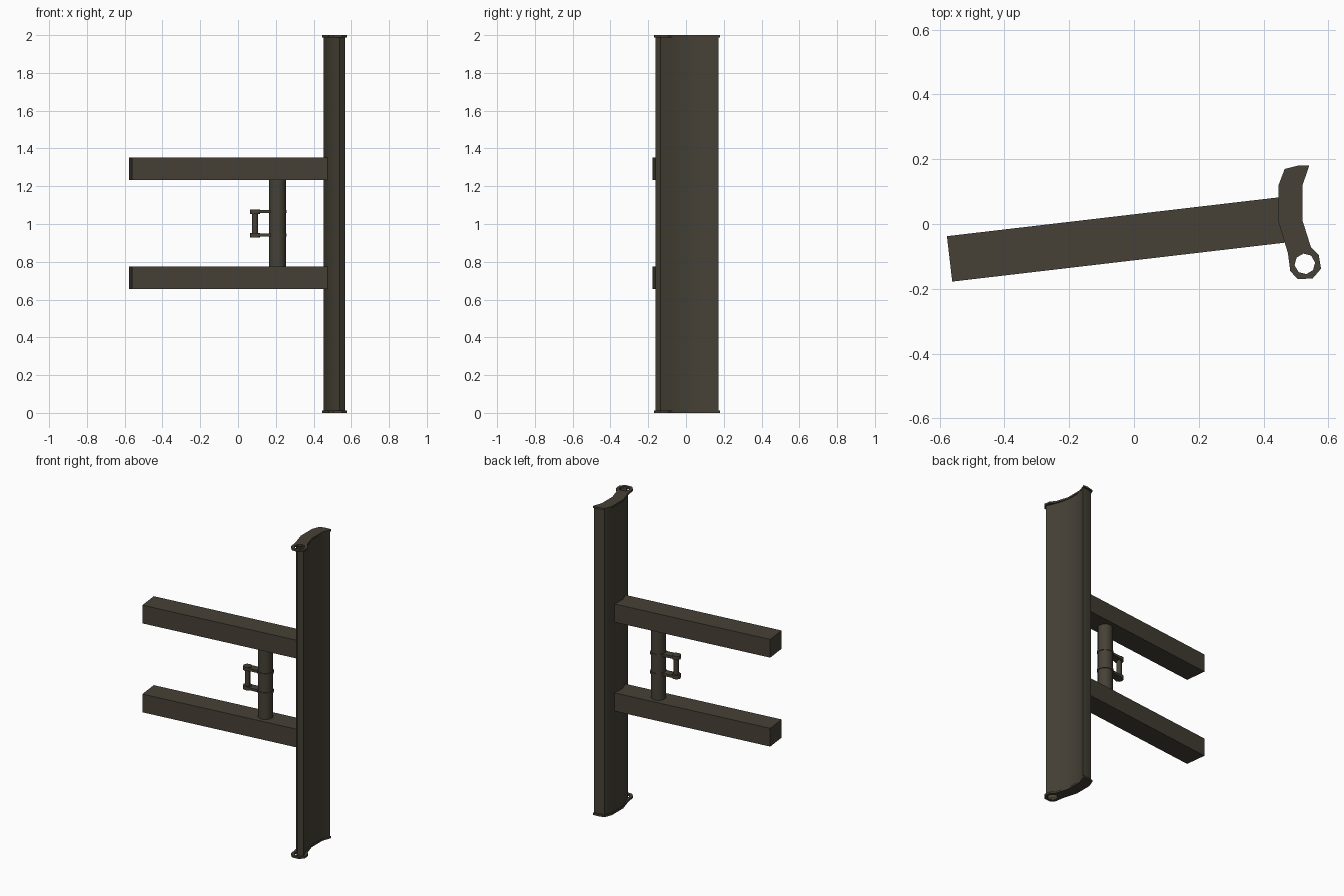
import bpy, bmesh, math
from mathutils import Vector, Matrix

if "Cube" in bpy.data.objects:
    bpy.data.objects.remove(bpy.data.objects["Cube"])

paint = bpy.data.materials.new("dark olive paint")
paint.diffuse_color = (0.061, 0.053, 0.037, 1)
paint.use_nodes = True
paint.node_tree.nodes["Principled BSDF"].inputs["Base Color"].default_value = paint.diffuse_color

ANGLE = math.atan(0.117)           # arms are turned slightly about z
ARM_C = Vector((-0.051, -0.047))   # arm centre in plan


def finish(name, bm, smooth=None):
    bmesh.ops.recalc_face_normals(bm, faces=bm.faces)
    me = bpy.data.meshes.new(name)
    bm.to_mesh(me)
    bm.free()
    ob = bpy.data.objects.new(name, me)
    bpy.context.collection.objects.link(ob)
    me.materials.append(paint)
    if smooth:
        bpy.ops.object.select_all(action='DESELECT')
        ob.select_set(True)
        bpy.context.view_layer.objects.active = ob
        bpy.ops.object.shade_smooth_by_angle(angle=math.radians(smooth))
    return ob


def box(name, cx, cy, z0, z1, length, width):
    bm = bmesh.new()
    m = (Matrix.Translation((cx, cy, (z0 + z1) / 2)) @ Matrix.Rotation(ANGLE, 4, 'Z')
         @ Matrix.Diagonal((length, width, z1 - z0, 1)))
    bmesh.ops.create_cube(bm, size=1, matrix=m)
    return finish(name, bm)


def cylinder(name, cx, cy, z0, z1, r, n):
    bm = bmesh.new()
    bmesh.ops.create_cone(bm, cap_ends=True, segments=n, radius1=r, radius2=r, depth=z1 - z0,
                          matrix=Matrix.Translation((cx, cy, (z0 + z1) / 2)))
    return finish(name, bm, 50)


def on_arm(x):
    return x, ARM_C.y + (x - ARM_C.x) * math.tan(ANGLE)


def walls(bm, pts, z0, z1):
    lo = [bm.verts.new((x, y, z0)) for x, y in pts]
    hi = [bm.verts.new((x, y, z1)) for x, y in pts]
    for i in range(len(pts)):
        j = (i + 1) % len(pts)
        bm.faces.new((lo[i], lo[j], hi[j], hi[i]))
    return lo, hi


# curved hollow column, open at the ends so the plate holes see through it
section = [(0.538, 0.172), (0.51, 0.172), (0.469, 0.163), (0.453, 0.12), (0.452, 0.0),
           (0.497, -0.118), (0.538, -0.161), (0.566, -0.136), (0.538, -0.07),
           (0.523, -0.02), (0.515, 0.03), (0.515, 0.08), (0.52, 0.125)]
bm = bmesh.new()
walls(bm, section, 0.006, 1.994)
finish("column", bm, 25)

# end plates with a hinge eye
outline = [(0.541, 0.181), (0.51, 0.181), (0.465, 0.17), (0.446, 0.12), (0.446, 0.005),
           (0.475, -0.09), (0.482, -0.145), (0.505, -0.17), (0.551, -0.168), (0.577, -0.138),
           (0.57, -0.096), (0.546, -0.072), (0.52, 0.01), (0.52, 0.12)]
hole = [(0.527 + 0.032 * math.cos(math.radians(a + 8)), -0.123 + 0.032 * math.sin(math.radians(a + 8)))
        for a in range(0, 360, 45)]
for name, z0, z1 in (("bottom_plate", 0, 0.012), ("top_plate", 1.988, 2.0)):
    bm = bmesh.new()
    rings = zip(walls(bm, outline, z0, z1), walls(bm, hole, z0, z1))
    for outer, inner in rings:
        edges = [bm.edges.get((r[i], r[(i + 1) % len(r)])) for r in (outer, inner) for i in range(len(r))]
        bmesh.ops.triangle_fill(bm, edges=edges, use_beauty=True)
    finish(name, bm)

# two arms
for name, z0, z1 in (("lower_arm", 0.657, 0.775), ("upper_arm", 1.233, 1.351)):
    box(name, ARM_C.x, ARM_C.y, z0, z1, 1.043, 0.141)

# post between the arms
px, py = on_arm(0.209)
cylinder("post", px, py, 0.77, 1.24, 0.045, 16)

# handle: straps, collars, round ends and grip
hx, hy = on_arm(0.09)
for side, z in (("lower", 0.941), ("upper", 1.065)):
    box(side + "_strap", (px + hx) / 2, (py + hy) / 2, z - 0.008, z + 0.008, 0.12, 0.05)
    cylinder(side + "_collar", px, py, z - 0.008, z + 0.008, 0.049, 16)
    cylinder(side + "_strap_end", hx, hy, z - 0.0125, z + 0.0125, 0.027, 8)
cylinder("handle_grip", hx, hy, 0.94, 1.066, 0.016, 8)
